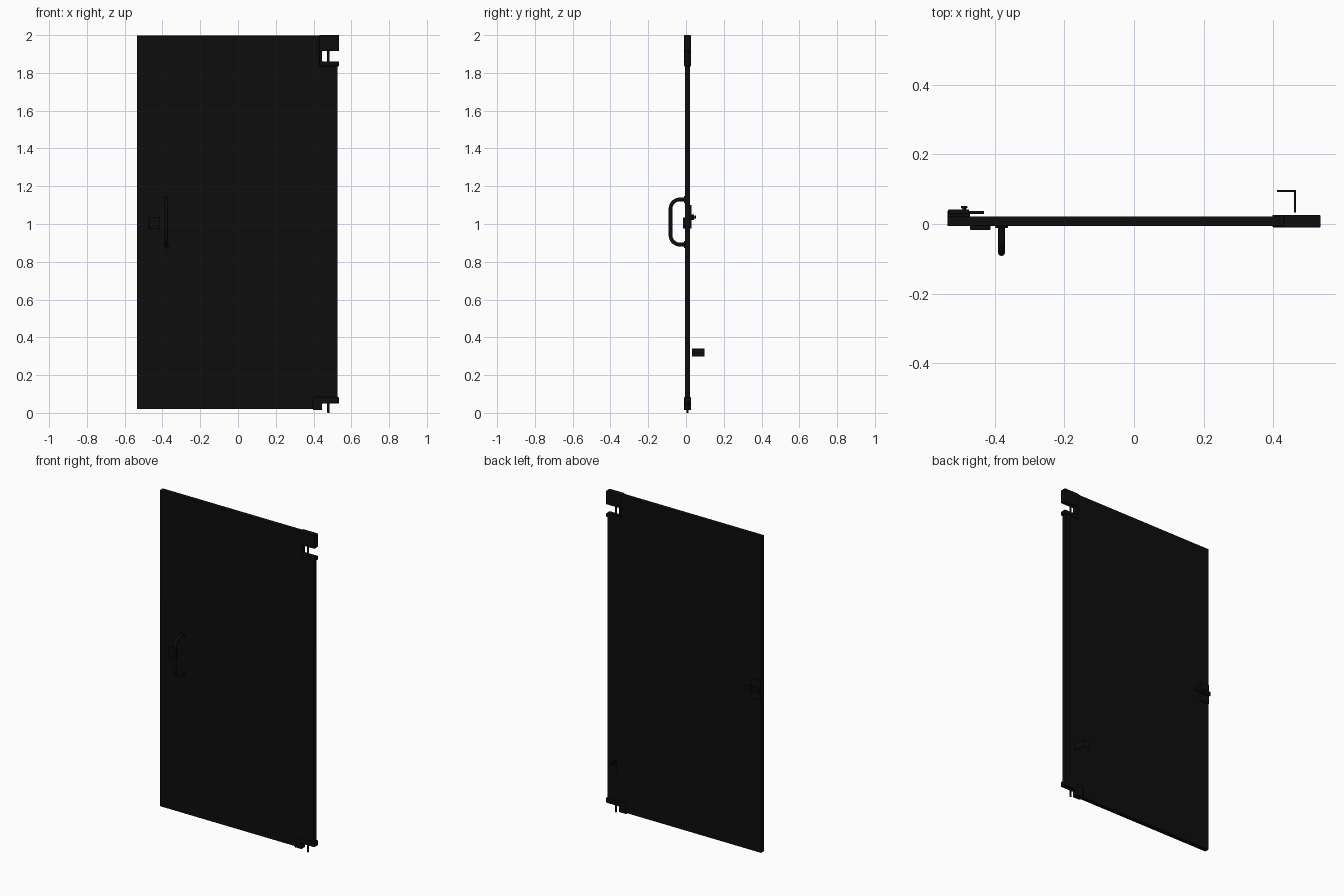
import bpy, bmesh, math
from mathutils import Vector

if "Cube" in bpy.data.objects:
    bpy.data.objects.remove(bpy.data.objects["Cube"])

black = bpy.data.materials.new("black_finish")
black.diffuse_color = (0.004, 0.004, 0.004, 1)
black.use_nodes = True
black.node_tree.nodes["Principled BSDF"].inputs["Base Color"].default_value = black.diffuse_color


def finish(ob, bevel=0, segs=2):
    ob.data.materials.append(black)
    if bevel:
        m = ob.modifiers.new("bevel", 'BEVEL')
        m.width, m.segments, m.limit_method = bevel, segs, 'ANGLE'
    bpy.ops.object.select_all(action='DESELECT')
    ob.select_set(True)
    bpy.context.view_layer.objects.active = ob
    bpy.ops.object.shade_smooth_by_angle(angle=math.radians(35))
    return ob


def from_bmesh(name, bm, bevel=0, segs=2):
    bmesh.ops.recalc_face_normals(bm, faces=bm.faces)
    me = bpy.data.meshes.new(name)
    bm.to_mesh(me)
    bm.free()
    ob = bpy.data.objects.new(name, me)
    bpy.context.collection.objects.link(ob)
    return finish(ob, bevel, segs)


def plate(name, outline, y0, y1, bevel=0, segs=2):
    """Extrude an (x, z) outline from y0 to y1."""
    bm = bmesh.new()
    f = bm.faces.new([bm.verts.new((x, y0, z)) for x, z in outline])
    r = bmesh.ops.extrude_face_region(bm, geom=[f])
    for v in r["geom"]:
        if isinstance(v, bmesh.types.BMVert):
            v.co.y = y1
    return from_bmesh(name, bm, bevel, segs)


def box(name, x0, x1, y0, y1, z0, z1, bevel=0):
    return plate(name, [(x0, z0), (x1, z0), (x1, z1), (x0, z1)], y0, y1, bevel)


def rod(name, a, b, r, bevel=0, verts=24):
    a, b = Vector(a), Vector(b)
    bpy.ops.mesh.primitive_cylinder_add(vertices=verts, radius=r, depth=(b - a).length,
                                        location=(a + b) / 2)
    ob = bpy.context.object
    ob.name = name
    ob.rotation_euler = (b - a).to_track_quat('Z', 'Y').to_euler()
    return finish(ob, bevel)


# door panel, notched at both hinge corners
plate("door_panel", [(-0.535, 0.02), (0.44, 0.02), (0.44, 0.06), (0.527, 0.06),
                     (0.527, 1.85), (0.44, 1.85), (0.44, 1.93), (0.527, 1.93),
                     (0.527, 1.997), (-0.535, 1.997)], -0.006, 0.022, 0.002)

# wrap-around hinge covers
YF, YB, XR = -0.01, 0.026, 0.535
plate("top_hinge_cover", [(0.43, 1.835), (XR, 1.835), (XR, 1.86), (0.446, 1.86),
                          (0.446, 1.915), (XR, 1.915), (XR, 2.0), (0.43, 2.0)],
      YF, YB, 0.003)
plate("bottom_hinge_cover", [(0.397, 0.015), (0.446, 0.015), (0.446, 0.05), (XR, 0.05),
                             (XR, 0.083), (0.397, 0.083)], YF, YB, 0.003)

# hinge pins
rod("top_hinge_pin", (0.478, 0.008, 1.85), (0.478, 0.008, 1.92), 0.006)
rod("bottom_hinge_pin", (0.478, 0.008, 0), (0.478, 0.008, 0.055), 0.006, 0.002)

# pull handle: tube along a rounded bracket path
HX, HY, R = -0.38, -0.082, 0.05
ZB, ZT = 0.891, 1.130
path = [(HX, -0.004, ZB)]
for cz, start in ((ZB + R, -90), (ZT - R, 0)):
    for i in range(9):
        t = math.radians(start + i * 90 / 8)
        path.append((HX, HY + R - R * math.cos(t), cz + R * math.sin(t)))
path.append((HX, -0.004, ZT))
cu = bpy.data.curves.new("pull_handle", 'CURVE')
cu.dimensions = '3D'
cu.bevel_depth, cu.bevel_resolution, cu.use_fill_caps = 0.010, 4, True
sp = cu.splines.new('POLY')
sp.points.add(len(path) - 1)
for p, c in zip(sp.points, path):
    p.co = (*c, 1)
tmp = bpy.data.objects.new("handle_path", cu)
bpy.context.collection.objects.link(tmp)
bpy.context.view_layer.update()
me = bpy.data.meshes.new_from_object(tmp.evaluated_get(bpy.context.evaluated_depsgraph_get()))
bpy.data.objects.remove(tmp)
me.materials.clear()
handle = bpy.data.objects.new("pull_handle", me)
bpy.context.collection.objects.link(handle)
finish(handle)
for name, z in (("lower", ZB), ("upper", ZT)):
    rod(name + "_handle_flange", (HX, -0.005, z), (HX, -0.011, z), 0.018, 0.0015)

# latch: front indicator plate, back plate, slide bar and knob
box("latch_front_plate", -0.47, -0.412, -0.017, -0.005, 0.975, 1.035, 0.002)
box("latch_back_plate", -0.535, -0.47, 0.021, 0.030, 0.975, 1.1, 0.002)
box("latch_slide_bar", -0.535, -0.43, 0.029, 0.037, 1.026, 1.046, 0.001)
box("latch_guide", -0.533, -0.473, 0.029, 0.042, 1.022, 1.050, 0.002)
rod("latch_knob_stem", (-0.487, 0.040, 1.036), (-0.487, 0.047, 1.036), 0.005)
rod("latch_knob", (-0.487, 0.045, 1.036), (-0.487, 0.052, 1.036), 0.009, 0.002)

# bent stop bracket behind the door
bm = bmesh.new()
T = 0.005
ring = [(0.462, 0.033), (0.464, 0.033), (0.464, 0.097), (0.41, 0.097),
        (0.41, 0.097 - T), (0.464 - T, 0.097 - T), (0.464 - T, 0.033)]
f = bm.faces.new([bm.verts.new((x, y, 0.298)) for x, y in ring])
r = bmesh.ops.extrude_face_region(bm, geom=[f])
bmesh.ops.translate(bm, verts=[v for v in r["geom"] if isinstance(v, bmesh.types.BMVert)],
                    vec=(0, 0, 0.043))
from_bmesh("stop_bracket", bm)
